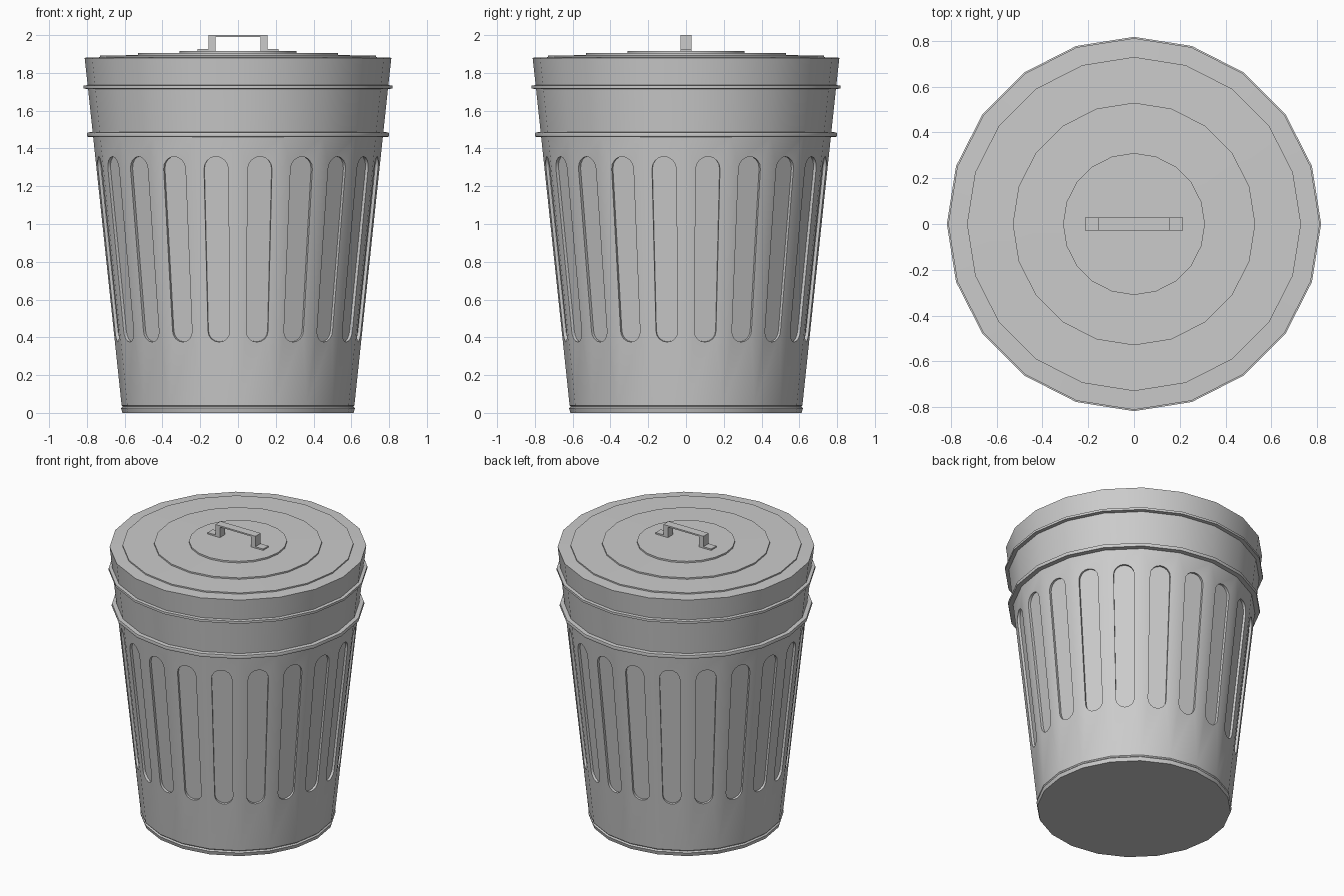
import bpy, bmesh
from math import sin, cos, pi, radians
from mathutils import Vector

if "Cube" in bpy.data.objects:
    bpy.data.objects.remove(bpy.data.objects["Cube"])

N = 20                      # sides of the can
STEP = 2 * pi / N


def rad(z):
    """Corner radius of the tapered wall at height z."""
    return 0.612 + 0.106 * z


def ring_point(r, z, i):
    return Vector((r * cos(i * STEP), r * sin(i * STEP), z))


def poly(bm, pts):
    return bm.faces.new([bm.verts.new(p) for p in pts])


def lathe(bm, profile):
    """Revolve an (r, z) profile in N steps."""
    for (r0, z0), (r1, z1) in zip(profile, profile[1:]):
        for i in range(N):
            pts = [ring_point(r0, z0, i), ring_point(r0, z0, i + 1),
                   ring_point(r1, z1, i + 1), ring_point(r1, z1, i)]
            if r0 == 0:
                pts.pop(0)
            if r1 == 0:
                pts.pop()
            poly(bm, pts)


def finish(bm, name, smooth=True):
    bmesh.ops.remove_doubles(bm, verts=bm.verts, dist=1e-5)
    me = bpy.data.meshes.new(name)
    bm.to_mesh(me)
    bm.free()
    ob = bpy.data.objects.new(name, me)
    bpy.context.collection.objects.link(ob)
    if smooth:
        bpy.ops.object.select_all(action='DESELECT')
        ob.select_set(True)
        bpy.context.view_layer.objects.active = ob
        bpy.ops.object.shade_smooth_by_angle(angle=radians(30))
    return ob


def slotted_panel(bm, i, z0, z1, lo=0.375, hi=1.357, depth=0.016, seg=8):
    """One flat side of the can with a round-ended recess."""
    bl, br = ring_point(rad(z0), z0, i), ring_point(rad(z0), z0, i + 1)
    tl, tr = ring_point(rad(z1), z1, i), ring_point(rad(z1), z1, i + 1)
    across = (br - bl).normalized()
    base = (bl + br) / 2
    up = ((tl + tr) / 2 - base).normalized()
    out = across.cross(up)

    def on_panel(x, z):
        return base + across * x + up * ((z - z0) / up.z)

    wt, wb = 0.065, 0.058
    arc = [pi * k / seg for k in range(seg + 1)]
    top = [on_panel(wt * cos(a), hi - wt + wt * sin(a)) for a in arc]
    bot = [on_panel(-wb * cos(a), lo + wb - wb * sin(a)) for a in arc]
    # flat surround
    poly(bm, [bl, bot[0], top[-1], tl])
    poly(bm, [br, tr, top[0], bot[-1]])
    poly(bm, [tr, tl] + top[::-1])
    poly(bm, [bl, br] + bot[::-1])
    # recess walls and floor
    loop = top + bot
    inner = [p - out * depth for p in loop]
    for k in range(len(loop)):
        m = (k + 1) % len(loop)
        poly(bm, [loop[k], loop[m], inner[m], inner[k]])
    poly(bm, inner)


# can body: base lip, slotted wall, reinforcing hoop, upper wall
bm = bmesh.new()
Z0, Z1 = 0.04, 1.46
lathe(bm, [(0, 0), (0.612, 0), (0.619, 0.025), (0.61, 0.033), (rad(Z0), Z0)])
for i in range(N):
    slotted_panel(bm, i, Z0, Z1)
lathe(bm, [(rad(Z1), Z1), (0.797, 1.462), (0.8, 1.473), (0.797, 1.485),
           (rad(1.487), 1.487), (rad(1.72), 1.72)])
finish(bm, "can_body")

# lid: hoop, skirt and stepped top
bm = bmesh.new()
lathe(bm, [(rad(1.715), 1.715), (0.818, 1.717), (0.818, 1.733),
           (rad(1.735), 1.735), (0.812, 1.88),
           (0.73, 1.883), (0.73, 1.892), (0.53, 1.894), (0.53, 1.904),
           (0.31, 1.906), (0.31, 1.917), (0, 1.917)])
finish(bm, "lid")

# lid handle: bent strap extruded along y
half = [(0.12, 1.99), (0.12, 1.915), (0.215, 1.915), (0.215, 1.927),
        (0.155, 1.927), (0.155, 2.0)]
outline = half + [(-x, z) for x, z in reversed(half)]
bm = bmesh.new()
face = poly(bm, [(x, -0.029, z) for x, z in outline])
ext = bmesh.ops.extrude_face_region(bm, geom=[face])
bmesh.ops.translate(bm, vec=(0, 0.058, 0),
                    verts=[g for g in ext["geom"] if isinstance(g, bmesh.types.BMVert)])
bmesh.ops.recalc_face_normals(bm, faces=bm.faces)
finish(bm, "lid_handle", smooth=False)
